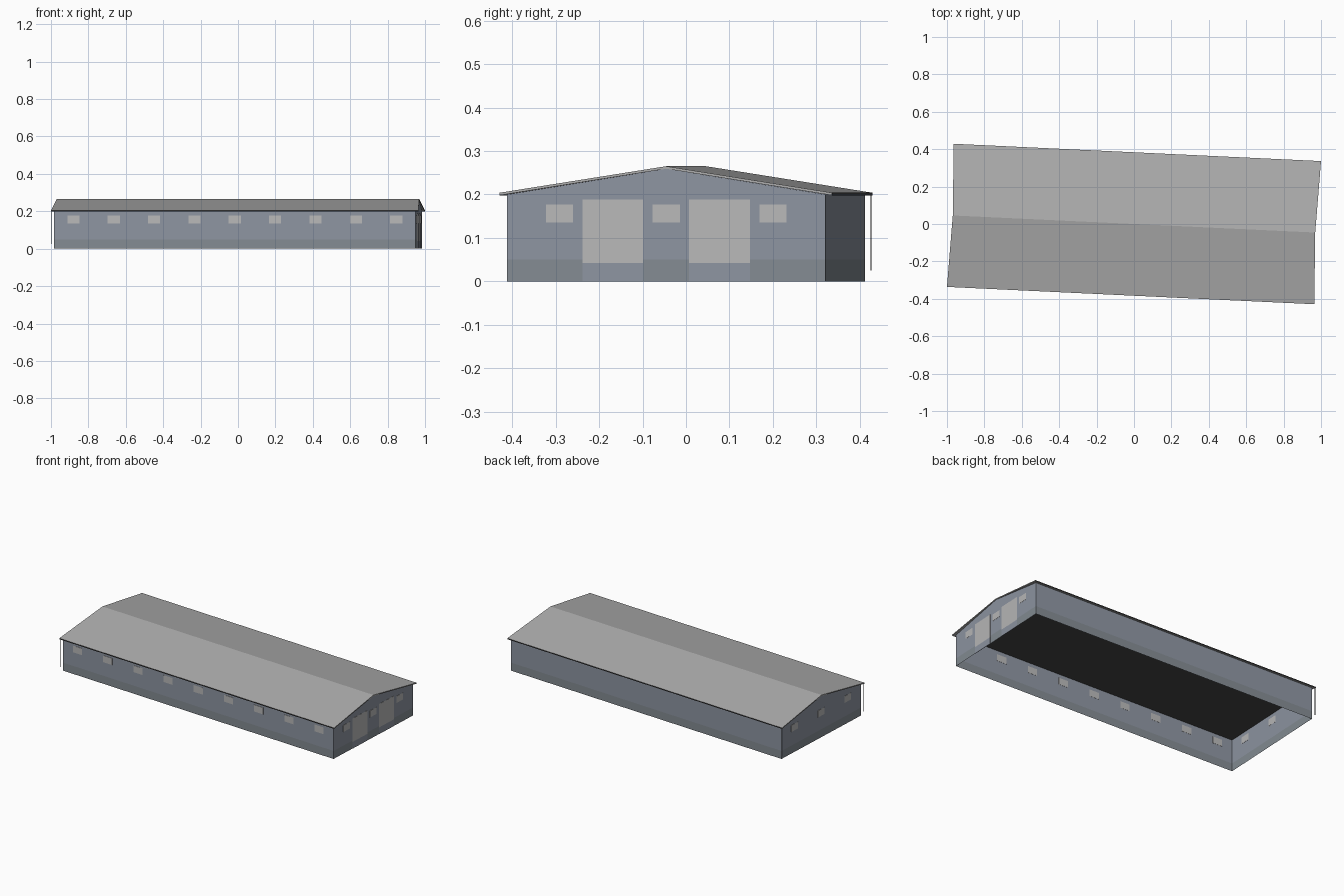
import bpy, bmesh, math
from mathutils import Matrix

if "Cube" in bpy.data.objects:
    bpy.data.objects.remove(bpy.data.objects["Cube"])

ROT = Matrix.Rotation(math.radians(-2.7), 4, 'Z')   # building sits slightly turned
L, W = 0.967, 0.367          # wall half length / half width
EAVE, RIDGE, BAND = 0.2, 0.259, 0.05


def material(name, rgb):
    m = bpy.data.materials.new(name)
    m.diffuse_color = (*rgb, 1)
    m.use_nodes = True
    m.node_tree.nodes["Principled BSDF"].inputs["Base Color"].default_value = m.diffuse_color
    return m


WALL = material("wall_paint", (0.27, 0.30, 0.36))
PLINTH = material("plinth_paint", (0.23, 0.26, 0.29))
PANEL = material("pale_panel", (0.48, 0.48, 0.48))
ROOF = material("roof_sheet", (0.42, 0.42, 0.42))
DARK = material("dark_metal", (0.06, 0.06, 0.06))


def add(name, bm, mats):
    me = bpy.data.meshes.new(name)
    bm.to_mesh(me)
    bm.free()
    for m in mats:
        me.materials.append(m)
    ob = bpy.data.objects.new(name, me)
    ob.matrix_world = ROT
    bpy.context.collection.objects.link(ob)
    return ob


def poly(bm, pts, mat=0):
    f = bm.faces.new([bm.verts.new(p) for p in pts])
    f.material_index = mat


def box(name, center, size, mat):
    bm = bmesh.new()
    bmesh.ops.create_cube(bm, size=1, matrix=Matrix.Translation(center) @ Matrix.Diagonal((*size, 1)))
    return add(name, bm, [mat])


# Walls: thin shell, plinth band below, gables on both ends, open underneath
bm = bmesh.new()
for s in (-1, 1):
    for z0, z1, mat in ((0, BAND, 1), (BAND, EAVE, 0)):
        x, y = s * L, s * W
        poly(bm, [(-x, y, z0), (-x, y, z1), (x, y, z1), (x, y, z0)], mat)
        if mat:
            poly(bm, [(x, -y, z0), (x, y, z0), (x, y, z1), (x, -y, z1)], mat)
        else:
            poly(bm, [(x, -y, z0), (x, y, z0), (x, y, z1), (x, 0, RIDGE), (x, -y, z1)], mat)
bmesh.ops.remove_doubles(bm, verts=bm.verts, dist=1e-5)
bmesh.ops.recalc_face_normals(bm, faces=bm.faces)
add("walls", bm, [WALL, PLINTH])

# Flat ceiling seen from below
bm = bmesh.new()
poly(bm, [(-L, -W, EAVE), (-L, W, EAVE), (L, W, EAVE), (L, -W, EAVE)])
add("ceiling", bm, [DARK])

# Roof: two thin slopes, the ridge a little shorter than the eaves
RL, RW, RR = 0.983, 0.383, 0.970
bm = bmesh.new()
rows = []
for y, z, hl in ((-RW, 0.204, RL), (0, 0.265, RR), (RW, 0.204, RL)):
    rows.append([[bm.verts.new((s * hl, y, z - t)) for t in (0, 0.006)] for s in (-1, 1)])
for a, b in zip(rows, rows[1:]):
    for quad in ((a[0][0], a[1][0], b[1][0], b[0][0]), (a[0][1], b[0][1], b[1][1], a[1][1]),
                 (a[0][0], b[0][0], b[0][1], a[0][1]), (a[1][0], a[1][1], b[1][1], b[1][0])):
        bm.faces.new(quad)
for r in (rows[0], rows[2]):
    bm.faces.new((r[0][0], r[0][1], r[1][1], r[1][0])).material_index = 1
bmesh.ops.recalc_face_normals(bm, faces=bm.faces)
add("roof", bm, [ROOF, DARK])

# Windows: nine along the front, three on each end
T = 0.002
for i in range(-4, 5):
    box("front_window", (i * 0.216, -W, 0.156), (0.065, T, 0.042), PANEL)
for s in (-1, 1):
    for i in (-1, 0, 1):
        box("end_window", (s * L, i * 0.246, 0.156), (T, 0.063, 0.042), PANEL)

# Big doors on the right end, each above a plain sill panel
for y in (-0.123, 0.123):
    box("door", (L, y, 0.115), (T, 0.14, 0.146), PANEL)
    box("door_sill", (L, y, 0.021), (T, 0.14, 0.042), WALL)

# Downpipes at the two left corners
for s in (-1, 1):
    box("downpipe", (-0.979, s * 0.38, 0.113), (0.003, 0.003, 0.176), DARK)
